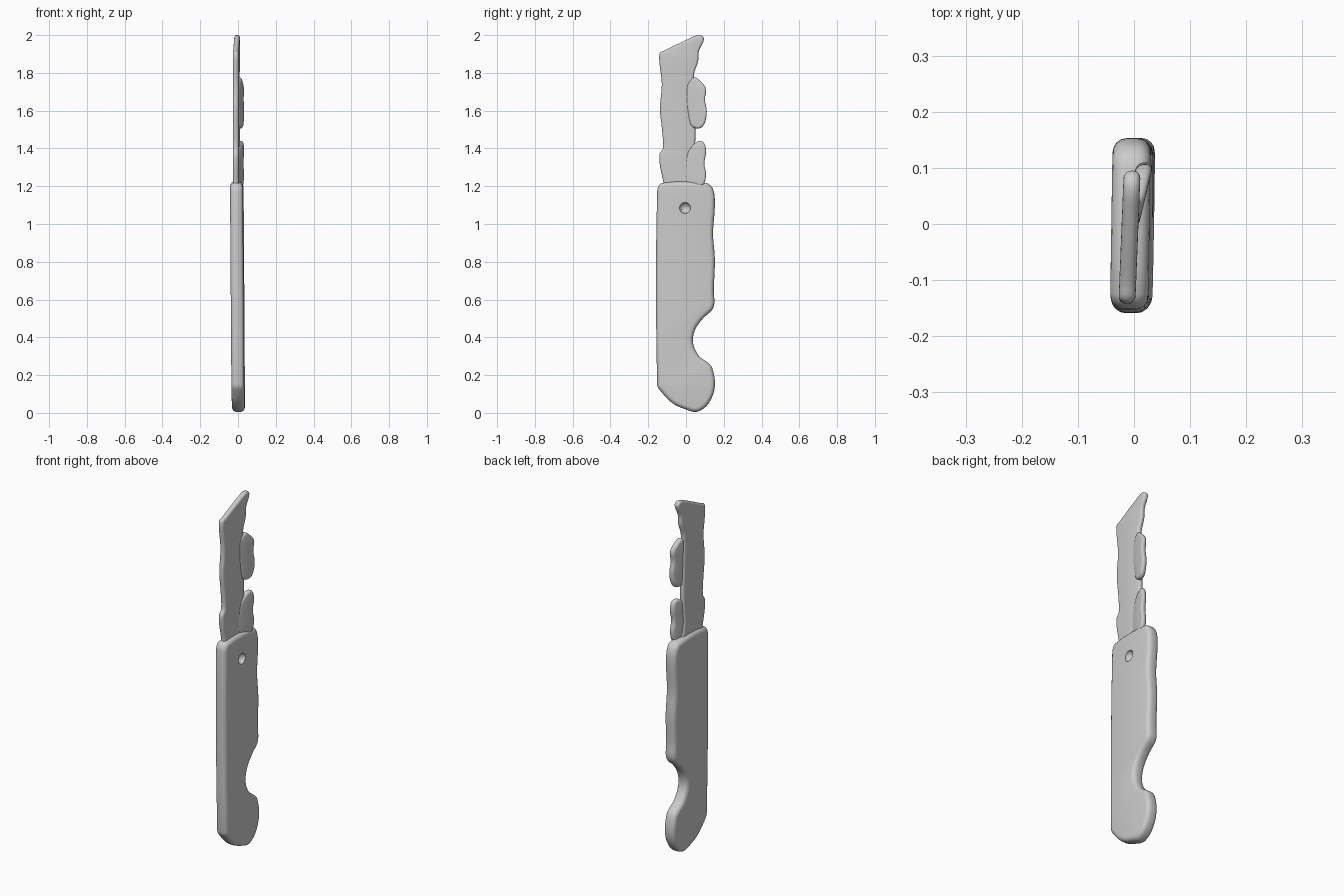
import bpy
from mathutils import Matrix, Vector

cube = bpy.data.objects.get("Cube")
if cube:
    bpy.data.objects.remove(cube, do_unlink=True)

grey = bpy.data.materials.new("plain grey")
grey.use_nodes = True
COLOR = (0.6, 0.6, 0.6, 1)
grey.diffuse_color = COLOR
grey.node_tree.nodes["Principled BSDF"].inputs["Base Color"].default_value = COLOR


def smooth_loop(points, steps=4):
    """Closed rounded outline through the points."""
    pts = [Vector(p) for p in points]
    n, out = len(pts), []
    for i in range(n):
        a, b, c, d = (pts[(i + k) % n] for k in (-1, 0, 1, 2))
        # Tangents limited by the segment length avoid overshoot
        span = (c - b).length
        t0 = (c - a).normalized() * span
        t1 = (d - b).normalized() * span
        for s in range(steps):
            t = s / steps
            h = t * t * (3 - 2 * t)
            out.append(b * (1 - h) + c * h + t0 * (t * (1 - t) ** 2) - t1 * (t * t * (1 - t)))
    return out


def plate(name, outline, thick, bevel, centre):
    """Rounded slab in the YZ plane; centre(y, z) gives its x position."""
    curve = bpy.data.curves.new(name, "CURVE")
    curve.dimensions = "2D"
    curve.fill_mode = "BOTH"
    curve.extrude = thick / 2 - bevel
    curve.bevel_depth = bevel
    curve.bevel_resolution = 3
    curve.offset = -bevel
    pts = smooth_loop(outline)
    spline = curve.splines.new("POLY")
    spline.points.add(len(pts) - 1)
    for p, q in zip(spline.points, pts):
        p.co = (q.x, q.y, 0, 1)
    spline.use_cyclic_u = True
    temp = bpy.data.objects.new(name + "_outline", curve)
    bpy.context.collection.objects.link(temp)
    dg = bpy.context.evaluated_depsgraph_get()
    mesh = bpy.data.meshes.new_from_object(temp.evaluated_get(dg))
    bpy.data.objects.remove(temp, do_unlink=True)
    mesh.transform(Matrix(((0, 0, 1, 0), (1, 0, 0, 0), (0, 1, 0, 0), (0, 0, 0, 1))))
    for v in mesh.vertices:
        v.co.x += centre(v.co.y, v.co.z)
    mesh.materials.clear()
    mesh.materials.append(grey)
    obj = bpy.data.objects.new(name, mesh)
    bpy.context.collection.objects.link(obj)
    bpy.ops.object.select_all(action="DESELECT")
    obj.select_set(True)
    bpy.context.view_layer.objects.active = obj
    # Weld the caps to the rounded rim
    bpy.ops.object.mode_set(mode="EDIT")
    bpy.ops.mesh.select_all(action="SELECT")
    bpy.ops.mesh.remove_doubles(threshold=0.0003)
    bpy.ops.mesh.normals_make_consistent(inside=False)
    bpy.ops.object.mode_set(mode="OBJECT")
    bpy.ops.object.shade_smooth_by_angle(angle=0.7)
    return obj


# Handle with the finger notch
handle = plate("handle", [
    (-.153, .15), (-.13, .11), (-.07, .05), (0, .018), (.06, .006), (.12, .05),
    (.153, .14), (.138, .24), (.11, .27), (.07, .30), (.037, .37), (.048, .44),
    (.09, .5), (.138, .545), (.15, .58), (.147, .65), (.153, .81), (.143, .95),
    (.153, 1.1), (.143, 1.185), (.106, 1.217), (-.127, 1.217), (-.153, 1.17)],
    .068, .024, lambda y, z: .002 - .007 * z + .015 * y)

# Shallow pivot dimple on one face
bpy.ops.mesh.primitive_uv_sphere_add(segments=24, ring_count=16, radius=.03,
                                     location=(.032, -.005, 1.085))
cutter = bpy.context.object
cutter.name = "dimple_cutter"
cutter.hide_render = True
cutter.hide_viewport = True
cut = handle.modifiers.new("dimple", "BOOLEAN")
cut.operation = "DIFFERENCE"
cut.object = cutter

# Blade with a wavy edge and hooked tip
plate("blade", [
    (-.115, 1.16), (-.12, 1.22), (-.138, 1.31), (-.14, 1.37), (-.122, 1.4),
    (-.127, 1.5), (-.138, 1.61), (-.128, 1.74), (-.14, 1.85), (-.138, 1.905),
    (-.11, 1.92), (.02, 1.983), (.07, 2.0), (.095, 1.98), (.068, 1.915),
    (.064, 1.86), (.042, 1.79), (.045, 1.6), (.05, 1.46), (.04, 1.3), (.04, 1.16)],
    .03, .013, lambda y, z: -.007 + .04 * y)

# Two lobes bent sideways off the back of the blade
LOBES = {
    "upper_lobe": [(.0, 1.72), (.04, 1.775), (.075, 1.757), (.106, 1.715), (.1, 1.66),
                   (.11, 1.595), (.095, 1.525), (.06, 1.505), (.02, 1.53)],
    "lower_lobe": [(.0, 1.36), (.05, 1.43), (.09, 1.435), (.106, 1.385), (.097, 1.32),
                   (.106, 1.26), (.085, 1.2), (.01, 1.19)],
}
for name, outline in LOBES.items():
    plate(name, outline, .03, .013, lambda y, z: -.006 + .24 * y)
